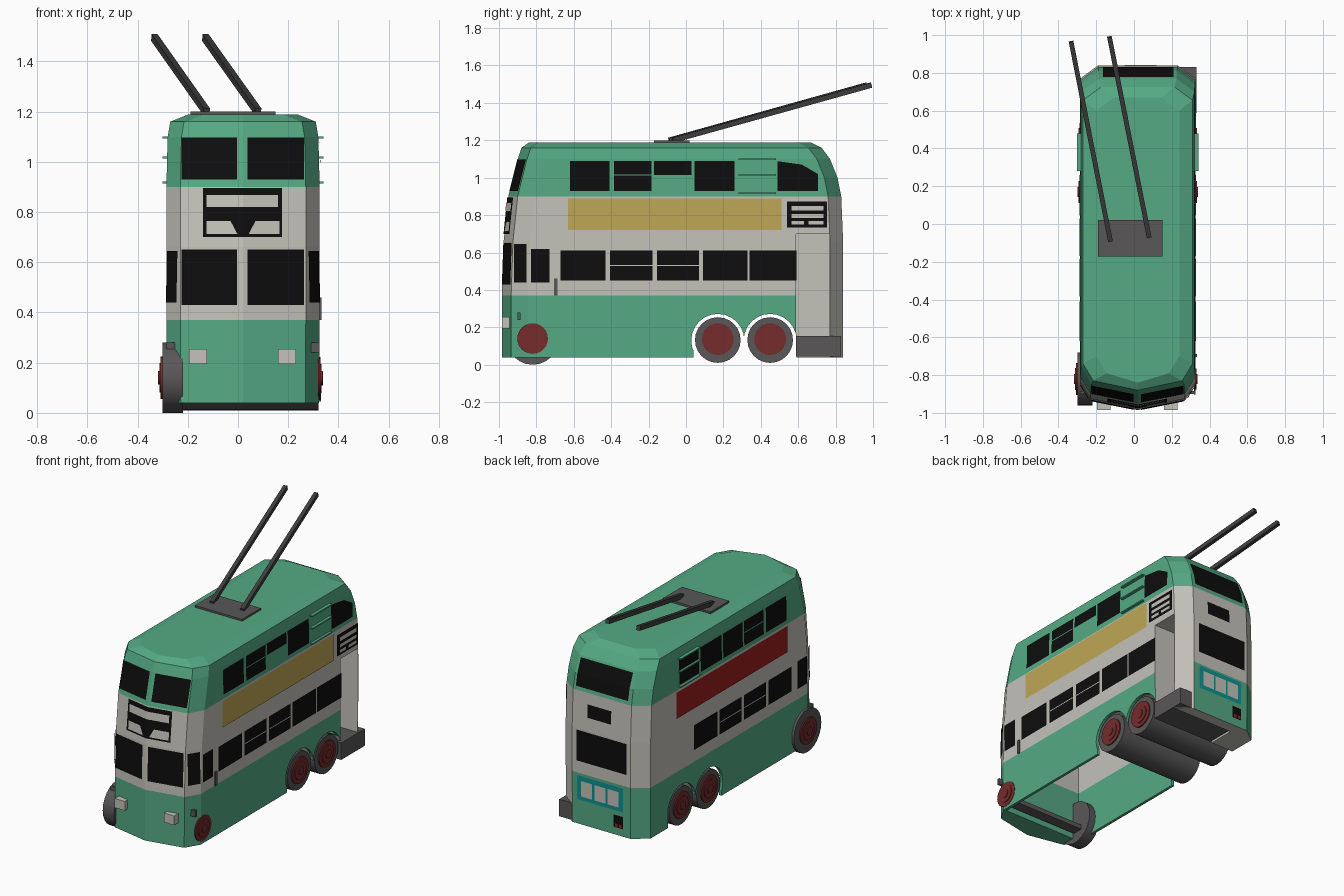
import bpy, bmesh, math
from mathutils import Matrix, Vector

if "Cube" in bpy.data.objects:
    bpy.data.objects.remove(bpy.data.objects["Cube"])

CX = 0.02  # centre line of the bus body


def material(name, r, g, b):
    m = bpy.data.materials.new(name)
    m.diffuse_color = (r, g, b, 1)
    m.use_nodes = True
    m.node_tree.nodes["Principled BSDF"].inputs["Base Color"].default_value = m.diffuse_color
    return m


GREEN = material("green", .09, .40, .23)
CREAM = material("cream", .55, .54, .49)
BLACK = material("black", .004, .004, .004)
GREY = material("grey", .10, .095, .095)
DARK = material("dark_grey", .05, .05, .05)
MAROON = material("maroon", .18, .025, .025)
RED = material("red", .33, .013, .013)
YELLOW = material("yellow", .52, .39, .095)
TEAL = material("teal", .005, .28, .28)


def make(name, bm, *mats):
    me = bpy.data.meshes.new(name)
    bm.to_mesh(me)
    bm.free()
    ob = bpy.data.objects.new(name, me)
    bpy.context.collection.objects.link(ob)
    for m in mats:
        me.materials.append(m)
    return ob


def box(name, x0, x1, y0, y1, z0, z1, mat=CREAM):
    bm = bmesh.new()
    size = Matrix.Diagonal((x1 - x0, y1 - y0, z1 - z0, 1))
    mid = Matrix.Translation(((x0 + x1) / 2, (y0 + y1) / 2, (z0 + z1) / 2))
    bmesh.ops.create_cube(bm, size=1, matrix=mid @ size)
    return make(name, bm, mat)


def drum(name, x0, x1, y, z, r0, r1, mat=CREAM, sides=24):
    bm = bmesh.new()
    mat4 = Matrix.Translation(((x0 + x1) / 2, y, z)) @ Matrix.Rotation(math.pi / 2, 4, 'Y')
    bmesh.ops.create_cone(bm, cap_ends=True, segments=sides, radius1=r0, radius2=r1,
                          depth=x1 - x0, matrix=mat4)
    ob = make(name, bm, mat)
    ob.data.shade_smooth()
    ob.data.set_sharp_from_angle(angle=math.radians(35))
    return ob


# Body levels: height, nose y, half width, tail y
LEVELS = [(.04, -.985, .303, .84), (.37, -.985, .305, .84), (.66, -.975, .305, .84),
          (.90, -.95, .305, .83), (1.0, -.925, .303, .81), (1.1, -.90, .30, .77),
          (1.16, -.88, .29, .725), (1.188, -.84, .22, .67)]


def level(z):
    for a, b in zip(LEVELS, LEVELS[1:]):
        if z <= b[0]:
            t = (z - a[0]) / (b[0] - a[0])
            return [p + (q - p) * t for p, q in zip(a, b)][1:]
    return LEVELS[-1][1:]


# Body hull lofted through the levels
bm = bmesh.new()
rings = []
for z, yf, w, yr in LEVELS:
    half = [(w - .055, yf + .05), (w, yf + .14), (w, yr - .07), (w - .095, yr)]
    plan = [(0, yf)] + half + [(-d, y) for d, y in reversed(half)]
    rings.append([bm.verts.new((CX + d, y, z)) for d, y in plan])
for a, b in zip(rings, rings[1:]):
    for i in range(len(a)):
        j = (i + 1) % len(a)
        bm.faces.new((a[i], a[j], b[j], b[i]))
bm.faces.new(rings[0])
bm.faces.new(rings[-1])
bmesh.ops.recalc_face_normals(bm, faces=bm.faces)
body = make("body_shell", bm, GREEN, CREAM)

# Cut the open underside, rear wheel arches and platform doorway
cutters = [box("cut_cabin", CX - .285, CX + .285, -.84, .565, -.1, .68),
           box("cut_arch_base", -.5, .5, .04, .59, -.1, .13),
           drum("cut_arch_front", -.51, .51, .17, .13, .142, .142),
           drum("cut_arch_back", -.52, .52, .45, .13, .142, .142),
           box("cut_doorway", -.12, .53, .587, .766, -.12, .70)]
bpy.context.view_layer.objects.active = body
for c in cutters:
    mod = body.modifiers.new(c.name, 'BOOLEAN')
    mod.operation, mod.solver, mod.object = 'DIFFERENCE', 'EXACT', c
    bpy.ops.object.modifier_apply(modifier=mod.name)
for c in cutters:
    bpy.data.objects.remove(c)

# Colour bands by height, with a cream doorway
bm = bmesh.new()
bm.from_mesh(body.data)
for h in (.37, .90):
    bmesh.ops.bisect_plane(bm, geom=bm.verts[:] + bm.edges[:] + bm.faces[:],
                           plane_co=(0, 0, h), plane_no=(0, 0, 1))
for f in bm.faces:
    c = f.calc_center_median()
    recess = -.13 < c.x < .33 and .58 < c.y < .77 and c.z < .71
    post = c.x > .24 and c.y > .755 and c.z < .9
    f.material_index = int(.37 < c.z < .90 or recess or post)
    f.smooth = False
bm.to_mesh(body.data)
bm.free()


# Surface mappings used to lay thin plates on the body
def side_d(y, z):
    yf, w, yr = level(z)
    if y < yf + .14:
        return w - .055 * (yf + .14 - y) / .09
    return w - max(0, y - yr + .07) * .095 / .07


def front(u, z, off):
    yf, w, yr = level(z)
    return u, yf + .05 * abs(u - CX) / (w - .055) - off, z


SURF = {"front": (front, Vector((0, -1, 0))),
        "rear": (lambda u, z, o: (u, level(z)[2] + o, z), Vector((0, 1, 0))),
        "right": (lambda u, z, o: (CX + side_d(u, z) + o, u, z), Vector((1, 0, 0))),
        "left": (lambda u, z, o: (CX - side_d(u, z) - o, u, z), Vector((-1, 0, 0)))}


def panel(name, where, polys, mat, off=.005):
    fn, out = SURF[where]
    bm = bmesh.new()
    for poly in polys:
        f = bm.faces.new([bm.verts.new(fn(u, z, off)) for u, z in poly])
        f.normal_update()
        if f.normal.dot(out) < 0:
            f.normal_flip()
    return make(name, bm, mat)


def rect(name, where, u0, u1, z0, z1, mat, off=.005):
    us = [u0, CX, u1] if where == "front" and u0 < CX < u1 else [u0, u1]
    zs = [z0, 1.0, z1] if z0 < 1.0 < z1 else [z0, z1]
    polys = [[(a, c), (b, c), (b, d), (a, d)]
             for a, b in zip(us, us[1:]) for c, d in zip(zs, zs[1:])]
    return panel(name, where, polys, mat, off)


# Front windows, destination box and headlights
for s, u0, u1 in (("left", -.225, -.003), ("right", .038, .262)):
    rect("front_upper_window_" + s, "front", u0, u1, .93, 1.098, BLACK)
    rect("front_lower_window_" + s, "front", u0, u1, .43, .65, BLACK)
rect("front_destination", "front", -.14, .175, .70, .895, BLACK)
rect("front_destination_bar", "front", -.125, .16, .82, .868, CREAM, .008)
panel("front_route_strips", "front",
      [[(CX + s * .145, .712), (CX + s * .022, .712), (CX + s * .05, .765), (CX + s * .145, .765)]
       for s in (-1, 1)], CREAM, .008)
for x in (-.16, .195):
    box("headlight", x - .036, x + .036, -.985, -.93, .195, .255)

# Side windows, adverts and cab windows
LOWER = [(-.67, -.43), (-.405, -.18), (-.155, .07), (.09, .33), (.34, .59)]
UPPER = [(-.62, -.41), (-.385, -.185), (-.17, .03), (.045, .26), (.28, .48)]
for s in ("right", "left"):
    right = s == "right"
    for i, (a, b) in enumerate(LOWER if right else LOWER[:4]):
        rect(s + "_lower_window", s, a, b, .45, .61, BLACK)
        if i in (1, 2):
            rect(s + "_lower_divider", s, a, b, .527, .533, CREAM, .008)
    for i, (a, b) in enumerate(UPPER):
        if right and i == 4:
            continue
        rect(s + "_upper_window", s, a, b, 1.015 if right and i == 2 else .93, 1.088, BLACK)
        if i == 1:
            rect(s + "_upper_divider", s, a, b, 1.012, 1.018, GREEN, .008)
    rect(s + "_cab_corner_window", s, -.92, -.852, .44, .645, BLACK, .008)
    rect(s + "_cab_window", s, -.83, -.73, .44, .62, BLACK)
    rect(s + "_advert", s, -.63, .51, .72, .89, YELLOW if right else RED)
    x = CX + (.309 if right else -.309)
    for z in (.918, 1.017, 1.098):
        box(s + "_window_rail", x - .012, x + .012, .28, .48, z - .004, z + .004, GREEN)
panel("right_rear_window", "right",
      [[(.49, .93), (.705, .93), (.705, 1.02), (.62, 1.07), (.49, 1.088)]], BLACK)
rect("side_destination", "right", .54, .755, .735, .872, BLACK, .008)
for a, b, c, d in ((.565, .735, .825, .85), (.565, .735, .785, .805),
                   (.565, .63, .75, .768), (.655, .735, .75, .768)):
    rect("side_destination_bar", "right", a, b, c, d, CREAM, .011)
box("side_indicator", .315, .333, -.705, -.688, .37, .46, GREY)

# Rear windows, advert and number plate
rect("rear_upper_window", "rear", -.165, .21, .925, 1.09, BLACK)
rect("rear_route_window", "rear", -.05, .12, .745, .83, BLACK)
rect("rear_lower_window", "rear", -.165, .195, .45, .65, BLACK)
rect("rear_advert", "rear", -.14, .19, .20, .355, TEAL)
for i in range(3):
    rect("rear_advert_panel", "rear", -.11 + i * .095, -.03 + i * .095, .225, .325, CREAM, .008)
rect("number_plate", "rear", -.14, -.07, .09, .17, BLACK)
for x in (-.13, -.10):
    rect("tail_light", "rear", x, x + .018, .095, .115, RED, .008)

# Rear platform
box("rear_platform", -.11, .33, .588, .83, .045, .155, GREY)


# Wheels with stepped hubs
def hub(x, side, y, z, r):
    for k, rr in enumerate((r, r * .68, r * .32)):
        e = x + side * (.008 + .005 * k)
        drum("wheel_hub", min(x, e), max(x, e), y, z, rr, rr, MAROON)


for y in (.17, .45):
    drum("rear_wheels", CX - .30, CX + .30, y, .132, .122, .122, GREY)
    for s in (-1, 1):
        hub(CX + s * .30, s, y, .137, .085)
drum("front_left_tyre", -.30, -.22, -.82, .14, .14, .14, GREY)
hub(-.30, -1, -.82, .14, .085)
hub(.318, 1, -.82, .14, .082)
box("front_axle", CX - .28, CX + .28, -.83, -.76, .07, .10, GREY)
for x in (-.285, .285):
    box("mudguard", x, x + .04, -.90, -.885, .24, .28, GREY)

# Roof base and current collector poles
box("pole_base", -.19, .15, -.172, .02, 1.18, 1.2, GREY)
for a, b in (((-.125, -.09, 1.2), (-.333, .965, 1.495)), ((.08, -.07, 1.2), (-.13, .99, 1.495))):
    a, b = Vector(a), Vector(b)
    bm = bmesh.new()
    rot = (b - a).to_track_quat('Y', 'Z').to_matrix().to_4x4()
    bmesh.ops.create_cube(bm, size=1, matrix=Matrix.Translation((a + b) / 2) @ rot
                          @ Matrix.Diagonal((.025, (b - a).length, .028, 1)))
    make("collector_pole", bm, DARK)
